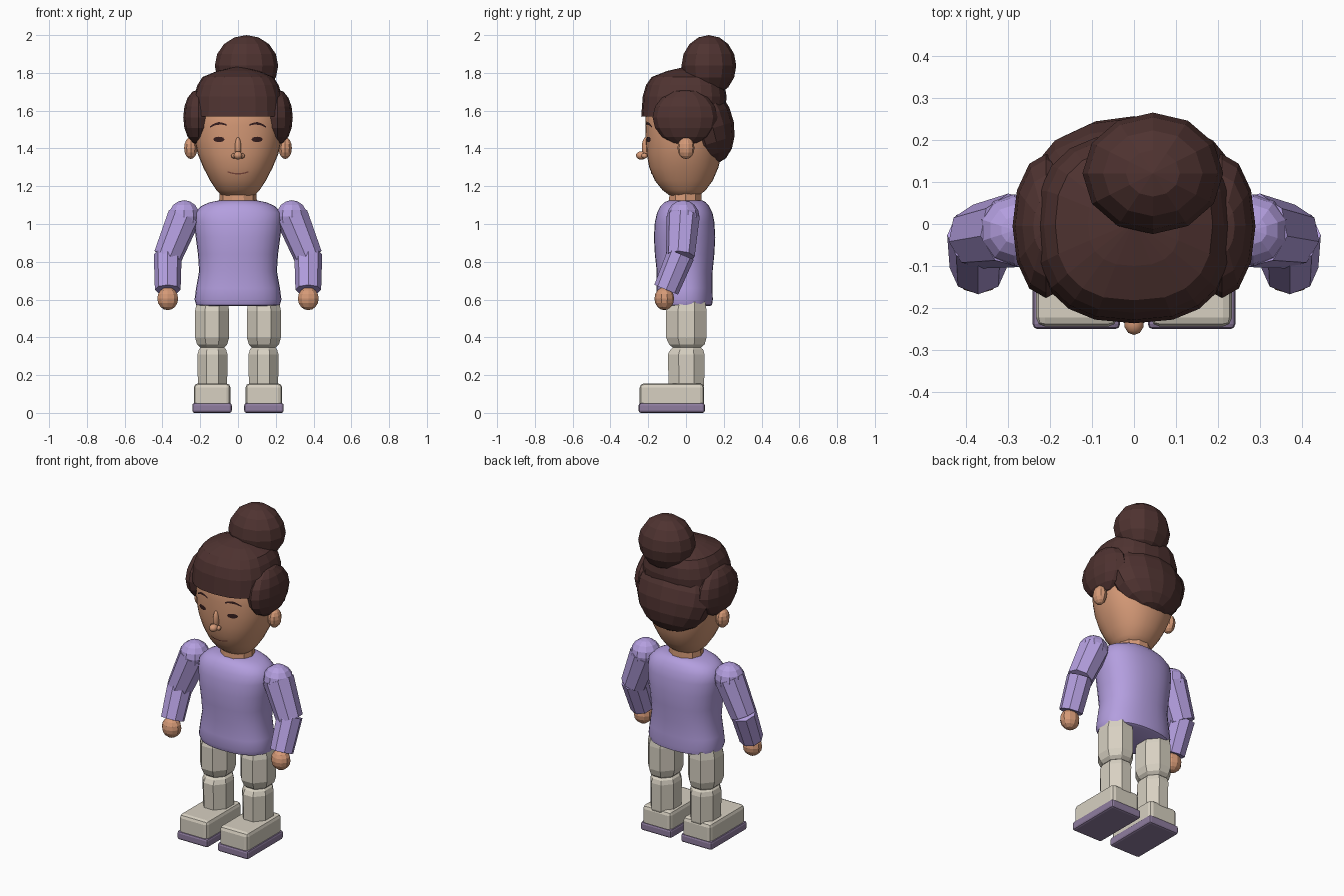
import bpy, bmesh, math
from mathutils import Vector, Matrix
from mathutils.bvhtree import BVHTree

if "Cube" in bpy.data.objects:
    bpy.data.objects.remove(bpy.data.objects["Cube"])


def material(name, rgb):
    m = bpy.data.materials.new(name)
    m.diffuse_color = (*[(c / 255) ** 2.2 for c in rgb], 1)
    m.use_nodes = True
    m.node_tree.nodes["Principled BSDF"].inputs["Base Color"].default_value = m.diffuse_color
    return m


SKIN = material("skin", (212, 152, 118))
HAIR = material("dark brown hair", (80, 54, 52))
SHIRT = material("lilac cloth", (178, 157, 222))
CREAM = material("cream cloth", (214, 207, 192))
SOLE = material("mauve rubber", (142, 124, 158))
INK = material("dark face lines", (58, 36, 36))
LIP = material("lip line", (140, 84, 72))


def finish(name, bm, mat, smooth=False):
    bmesh.ops.recalc_face_normals(bm, faces=bm.faces)
    me = bpy.data.meshes.new(name)
    bm.to_mesh(me)
    bm.free()
    me.materials.append(mat)
    if smooth:
        me.shade_smooth()
        me.set_sharp_from_angle(angle=math.radians(50))
    ob = bpy.data.objects.new(name, me)
    bpy.context.collection.objects.link(ob)
    return ob


def loft(name, rows, mat, n=24, power=2.0, cx=0, phase=0, smooth=False):
    """Stack of rounded sections; each row is z, half width, front y, back y."""
    bm = bmesh.new()
    rings = []
    for z, rx, yf, yb in rows:
        ring = []
        for i in range(n):
            a = 2 * math.pi * (i + phase) / n
            c, s = math.cos(a), math.sin(a)
            x = math.copysign(abs(c) ** (2 / power), c) * rx
            y = math.copysign(abs(s) ** (2 / power), s) * (yb - yf) / 2
            ring.append(bm.verts.new((cx + x, (yf + yb) / 2 + y, z)))
        rings.append(ring)
    for a, b in zip(rings, rings[1:]):
        for i in range(n):
            j = (i + 1) % n
            bm.faces.new((a[i], a[j], b[j], b[i]))
    bm.faces.new(rings[0])
    bm.faces.new(rings[-1])
    return finish(name, bm, mat, smooth)


def ball(name, loc, radii, mat, seg=12, rings=8, tilt=0, smooth=False):
    bm = bmesh.new()
    m = Matrix.Translation(loc) @ Matrix.Rotation(tilt, 4, 'X') @ Matrix.Diagonal((*radii, 1))
    bmesh.ops.create_uvsphere(bm, u_segments=seg, v_segments=rings, radius=1, matrix=m)
    return finish(name, bm, mat, smooth)


def tube(name, p, q, r1, r2, mat, n=8):
    p, q = Vector(p), Vector(q)
    bm = bmesh.new()
    rot = (q - p).to_track_quat('Z', 'Y').to_matrix().to_4x4()
    bmesh.ops.create_cone(bm, cap_ends=True, segments=n, radius1=r1, radius2=r2,
                          depth=(q - p).length, matrix=Matrix.Translation((p + q) / 2) @ rot)
    return finish(name, bm, mat)


def block(name, lo, hi, bevel, mat):
    lo, hi = Vector(lo), Vector(hi)
    bm = bmesh.new()
    bmesh.ops.create_cube(bm, size=1, matrix=Matrix.Translation((lo + hi) / 2)
                          @ Matrix.Diagonal((*(hi - lo), 1)))
    bmesh.ops.bevel(bm, geom=bm.edges[:], offset=bevel, segments=2, profile=0.5, affect='EDGES')
    return finish(name, bm, mat)


# Head and neck
head = loft("head", [
    (1.140, .045, -.04, .04), (1.150, .085, -.085, .07), (1.18, .115, -.125, .105),
    (1.23, .148, -.165, .142), (1.30, .184, -.195, .172), (1.37, .213, -.208, .187),
    (1.44, .229, -.213, .196), (1.52, .235, -.215, .200), (1.60, .230, -.212, .198),
    (1.68, .19, -.18, .17)], SKIN, n=32, power=2.2, smooth=True)
loft("neck", [(1.06, .105, -.10, .09), (1.18, .095, -.09, .085)], SKIN, n=10)

# Hair: fringed cap, back mass and offset bun
loft("hair_cap", [
    (1.570, .238, -.237, .205), (1.675, .234, -.229, .215), (1.735, .215, -.212, .205),
    (1.778, .188, -.182, .18), (1.81, .11, -.10, .10), (1.832, .01, -.005, .015)],
    HAIR, n=20, power=2.5)
ball("back_hair", (0, .1, 1.535), (.245, .15, .225), HAIR, 14, 9, tilt=.3)
ball("bun", (.045, .121, 1.838), (.168, .145, .162), HAIR, 12, 8)

# Nose
ball("nose_bridge", (0, -.212, 1.405), (.017, .022, .055), SKIN, 10, 8, smooth=True)
ball("nose_tip", (0, -.237, 1.363), (.024, .028, .022), SKIN, 10, 8, smooth=True)

# Torso
loft("shirt", [
    (.565, .205, -.125, .125), (.572, .222, -.148, .138), (.60, .230, -.158, .142),
    (.66, .222, -.156, .140), (.75, .206, -.155, .141), (.84, .212, -.165, .150),
    (.93, .224, -.170, .155), (1.01, .233, -.165, .150), (1.06, .228, -.153, .140),
    (1.095, .195, -.135, .122), (1.115, .15, -.115, .105), (1.125, .10, -.09, .085)],
    SHIRT, n=32, power=2.3, smooth=True)

# Face lines laid over the head surface
bm = bmesh.new()
bm.from_mesh(head.data)
surface = BVHTree.FromBMesh(bm)
bm.free()


def face_line(name, x0, x1, centre, half, mat, steps=10):
    """Thin strip; centre(t) gives its height and half(t) its half thickness, t in -1..1."""
    bm = bmesh.new()
    prev = None
    for i in range(steps + 1):
        t = 2 * i / steps - 1
        x = x0 + (x1 - x0) * i / steps
        pair = []
        for s in (-1, 0, 1):
            z = centre(t) + s * half(t)
            hit = surface.ray_cast(Vector((x, -1, z)), Vector((0, 1, 0)))[0]
            pair.append(bm.verts.new((x, hit.y - .004, z)))
        if prev:
            for k in (0, 1):
                bm.faces.new((prev[k], pair[k], pair[k + 1], prev[k + 1]))
        prev = pair
    ob = finish(name, bm, mat)
    ob.data.update()
    if ob.data.polygons[0].normal.y > 0:
        ob.data.flip_normals()


face_line("mouth", -.055, .055, lambda t: 1.266 + .010 * t * t, lambda t: .0035, LIP)

for side, s in (("left", -1), ("right", 1)):
    # Face and side hair
    face_line(side + "_eye", s * .072, s * .131, lambda t: 1.448,
              lambda t: .001 + .013 * math.sqrt(max(0, 1 - t * t)), INK)
    face_line(side + "_brow", s * .060, s * .148, lambda t: 1.532 - .014 * t * t - .005 * t,
              lambda t: .007 - .003 * abs(t), INK)
    ball(side + "_nostril", (s * .021, -.220, 1.361), (.015, .017, .014), SKIN, 8, 6, smooth=True)
    ball(side + "_ear", (s * .250, 0, 1.402), (.037, .045, .058), SKIN, 10, 8)
    ball(side + "_side_hair", (s * .210, -.005, 1.565), (.080, .172, .147), HAIR, 12, 8)

    # Arm
    shoulder, elbow, wrist = (s * .285, -.015, 1.04), (s * .372, -.03, .828), (s * .372, -.105, .652)
    ball(side + "_shoulder", shoulder, (.086, .086, .086), SHIRT, 10, 8)
    tube(side + "_upper_arm", shoulder, elbow, .089, .077, SHIRT)
    tube(side + "_forearm", (s * .372, -.027, .84), wrist, .074, .068, SHIRT)
    ball(side + "_hand", (s * .372, -.115, .605), (.058, .052, .061), SKIN, 10, 8)

    # Leg: octagonal segments with chamfered ends
    loft(side + "_thigh", [
        (.345, .068, -.075, .085), (.362, .086, -.097, .106), (.40, .098, -.115, .118),
        (.54, .098, -.115, .118), (.585, .088, -.10, .11), (.61, .07, -.08, .09)],
        CREAM, n=8, cx=s * .137, phase=.5)
    loft(side + "_shin", [
        (.12, .076, -.088, .095), (.15, .084, -.10, .104), (.31, .086, -.104, .106),
        (.335, .078, -.09, .098), (.35, .062, -.07, .08)],
        CREAM, n=8, cx=s * .135, phase=.5)

    # Shoe
    xs = sorted((s * .040, s * .234))
    block(side + "_shoe", (xs[0], -.245, .03), (xs[1], .096, .156), .022, CREAM)
    xs = sorted((s * .033, s * .242))
    block(side + "_sole", (xs[0], -.251, 0), (xs[1], .100, .052), .012, SOLE)
